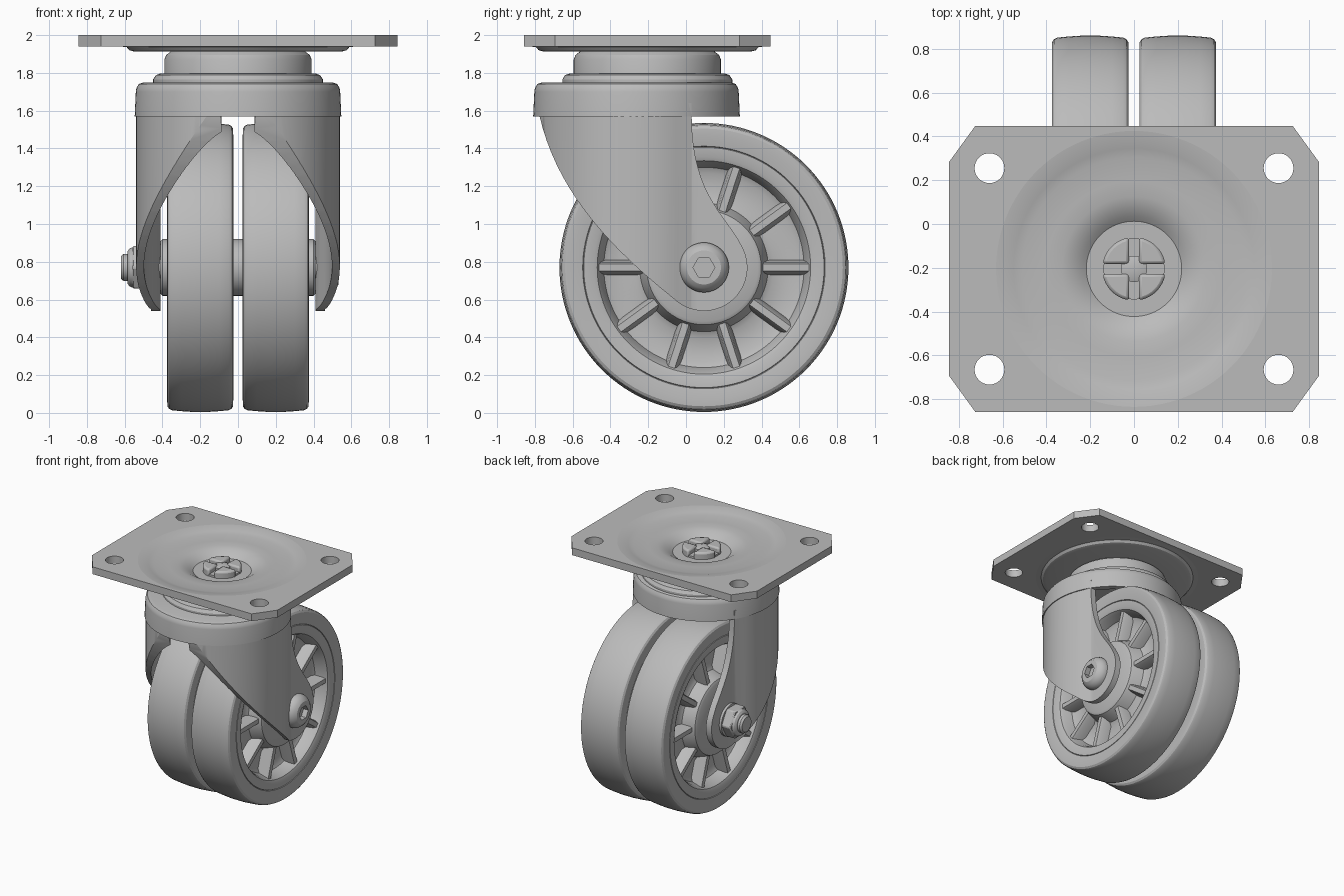
import bpy, bmesh
from math import sin, cos, pi, radians
from mathutils import Matrix, Vector
from mathutils.geometry import interpolate_bezier

if "Cube" in bpy.data.objects:
    bpy.data.objects.remove(bpy.data.objects["Cube"], do_unlink=True)

steel = bpy.data.materials.new("grey steel")
steel.use_nodes = True
GREY = (0.5, 0.5, 0.5, 1)
steel.diffuse_color = GREY
steel.node_tree.nodes["Principled BSDF"].inputs["Base Color"].default_value = GREY

SWIVEL_Y, FORK_Y = -0.205, -0.262
AXLE = Vector((0, 0.095, 0.77))
# local (a, b, c) becomes world (c, a, b): turns the z axis onto x
TO_X = Matrix(((0, 0, 1, 0), (1, 0, 0, 0), (0, 1, 0, 0), (0, 0, 0, 1)))
AT_AXLE = Matrix.Translation(AXLE) @ TO_X
AT_SWIVEL = Matrix.Translation((0, SWIVEL_Y, 0))


def finish(name, bm, matrix, angle=30):
    bmesh.ops.transform(bm, matrix=matrix, verts=bm.verts)
    bmesh.ops.recalc_face_normals(bm, faces=bm.faces)
    mesh = bpy.data.meshes.new(name)
    bm.to_mesh(mesh)
    bm.free()
    ob = bpy.data.objects.new(name, mesh)
    bpy.context.collection.objects.link(ob)
    mesh.materials.append(steel)
    activate(ob)
    bpy.ops.object.shade_smooth_by_angle(angle=radians(angle))
    return ob


def activate(ob):
    bpy.ops.object.select_all(action='DESELECT')
    ob.select_set(True)
    bpy.context.view_layer.objects.active = ob


def lathe(name, profile, matrix, steps=64, closed=False):
    """Turn (radius, height) points about local z."""
    bm = bmesh.new()
    vs = [bm.verts.new((r, 0, h)) for r, h in profile]
    edges = [bm.edges.new(p) for p in zip(vs, vs[1:])]
    if closed:
        edges.append(bm.edges.new((vs[-1], vs[0])))
    bmesh.ops.spin(bm, geom=vs + edges, axis=(0, 0, 1), cent=(0, 0, 0),
                   angle=2 * pi, steps=steps, use_merge=False)
    bmesh.ops.remove_doubles(bm, verts=bm.verts, dist=0.0002)
    return finish(name, bm, matrix)


def prism(name, pts, low, high, matrix, holes=()):
    """Extrude a flat outline, with optional hole outlines, along local z."""
    bm = bmesh.new()
    if holes:
        for loop in [pts, *holes]:
            vs = [bm.verts.new((*p, low)) for p in loop]
            for a, b in zip(vs, vs[1:] + vs[:1]):
                bm.edges.new((a, b))
        bmesh.ops.triangle_fill(bm, use_beauty=True, edges=bm.edges[:])
    else:
        bm.faces.new([bm.verts.new((*p, low)) for p in pts])
    out = bmesh.ops.extrude_face_region(bm, geom=bm.faces[:])["geom"]
    top = [v for v in out if isinstance(v, bmesh.types.BMVert)]
    bmesh.ops.translate(bm, verts=top, vec=(0, 0, high - low))
    return finish(name, bm, matrix)


def arc(radius, start, end, n, cx=0, cy=0):
    return [(cx + radius * cos(radians(start + (end - start) * i / n)),
             cy + radius * sin(radians(start + (end - start) * i / n)))
            for i in range(n + 1)]


def circle(radius, n, cx=0, cy=0):
    return arc(radius, 0, 360, n, cx, cy)[:-1]


def bezier(*pts, n=16):
    return [tuple(v) for v in interpolate_bezier(*[Vector(p) for p in pts], n)]


def boolean(ob, cutter, operation):
    mod = ob.modifiers.new("cut", 'BOOLEAN')
    mod.operation, mod.solver, mod.object = operation, 'EXACT', cutter
    activate(ob)
    bpy.ops.object.modifier_apply(modifier=mod.name)
    bpy.data.objects.remove(cutter, do_unlink=True)
    bpy.ops.object.shade_smooth_by_angle(angle=radians(30))


# mounting plate with clipped corners, bolt holes and an opening for the dish
W, D, CX, CY = 0.845, 0.6525, 0.12, 0.165
outline = [(W, D - CY), (W - CX, D), (CX - W, D), (-W, D - CY),
           (-W, CY - D), (CX - W, -D), (W - CX, -D), (W, CY - D)]
holes = [circle(0.068, 32, sx * 0.66, sy * 0.46) for sx in (-1, 1) for sy in (-1, 1)]
prism("top_plate", outline, 1.94, 2.0, AT_SWIVEL, holes + [circle(0.63, 96)])

# pressed dish in the middle of the plate
lathe("plate_dish", [(0, 1.9), (0.2, 1.9), (0.205, 1.905), (0.24, 1.93), (0.28, 1.955),
                     (0.33, 1.968), (0.4, 1.972), (0.51, 1.974), (0.55, 1.984),
                     (0.585, 1.994), (0.63, 2.0), (0.63, 1.94), (0.59, 1.937),
                     (0.575, 1.92), (0.55, 1.913), (0.3, 1.913), (0.28, 1.88), (0, 1.88)],
      AT_SWIVEL, 96)

# slotted kingpin head
lathe("kingpin_core", [(0, 1.89), (0.14, 1.89), (0.14, 1.93), (0.06, 1.93),
                       (0.06, 1.955), (0, 1.975)], AT_SWIVEL, 32)
for k in range(4):
    seg = prism(f"kingpin_segment_{k + 1}", [(0.022, 0.022)] + arc(0.145, 9, 81, 10),
                1.89, 1.97, AT_SWIVEL @ Matrix.Rotation(k * pi / 2, 4, 'Z'))
    bev = seg.modifiers.new("soft edge", 'BEVEL')
    bev.width, bev.segments = 0.015, 2

# swivel bearing
lathe("bearing_neck", [(0, 1.7), (0.39, 1.7), (0.39, 1.87), (0.38, 1.895),
                       (0.355, 1.914), (0, 1.914)], AT_SWIVEL)
lathe("bearing_ring", [(0.3, 1.72), (0.45, 1.72), (0.45, 1.765), (0.435, 1.788),
                       (0.41, 1.797), (0.3, 1.797)], AT_SWIVEL, closed=True)

# fork crown, hollow below
lathe("fork_crown", [(0, 1.75), (0.5, 1.75), (0.525, 1.741), (0.538, 1.72), (0.541, 1.7),
                     (0.547, 1.57), (0.5, 1.57), (0.5, 1.68), (0, 1.68)],
      Matrix.Translation((0, FORK_Y, 0)), 96)

# fork legs: a curved wall with a flat axle tab, trimmed to the side outline
section = (arc(0.539, -80, 25, 36, 0, FORK_Y) + [(0.462, 0.03), (0.46, 0.06), (0.46, 0.36),
           (0.41, 0.36), (0.41, 0.06), (0.415, 0.03)] + arc(0.498, 25, -80, 36, 0, FORK_Y))
side = (bezier((-0.775, 1.57), (-0.70, 1.25), (-0.50, 0.95), (-0.068, 0.607))
        + arc(0.23, -135, 30, 24, AXLE.y, AXLE.z)[1:]
        + bezier((0.294, 0.885), (0.22, 1.04), (0.03, 1.15), (0.03, 1.57))[1:]
        + [(0.03, 1.65), (-0.775, 1.65)])
legs = prism("fork_legs", section, 0.4, 1.64, Matrix())
boolean(legs, prism("leg_trim", side, 0.02, 0.8, TO_X), 'INTERSECT')
legs.modifiers.new("mirror", 'MIRROR').use_axis[0] = True

# twin wheels: tyre, rim, web and hub in one turned profile, plus ten ribs each
half = [(0.1, 0.17), (0.285, 0.17), (0.303, 0.16), (0.315, 0.135), (0.34, 0.065), (0.37, 0.05),
        (0.5, 0.05), (0.53, 0.065), (0.55, 0.13), (0.565, 0.155), (0.585, 0.163),
        (0.636, 0.166), (0.639, 0.16), (0.642, 0.166), (0.7, 0.175), (0.735, 0.174),
        (0.749, 0.165), (0.756, 0.15), (0.761, 0.1), (0.765, 0.04)]
tyre = half + [(r, -x) for r, x in reversed(half)]
rib = [(0.14, 0.018), (0.12, 0.028), (0.04, 0.042), (-0.04, 0.042), (-0.12, 0.028), (-0.14, 0.018)]
rib += [(x, -t) for x, t in reversed(rib)]
for label, x in (("left", 0.2), ("right", -0.2)):
    place = Matrix.Translation((x, 0, 0)) @ AT_AXLE
    lathe(f"{label}_wheel", tyre, place, 128, closed=True)
    for k in range(10):
        turn = Matrix.Rotation(k * pi / 5, 4, 'Z') @ Matrix.Rotation(pi / 2, 4, 'Y')
        prism(f"{label}_wheel_rib_{k + 1}", rib, 0.29, 0.56, place @ turn)

# axle with spacers
lathe("axle_spacer", [(0, -0.41), (0.14, -0.41), (0.15, -0.4), (0.15, 0.4),
                      (0.14, 0.41), (0, 0.41)], AT_AXLE, 48)
lathe("axle_bolt", [(0, -0.62), (0.06, -0.62), (0.072, -0.605), (0.072, 0.46), (0, 0.46)],
      AT_AXLE, 32)

# domed bolt head with hexagon socket
head = lathe("bolt_head", [(0, 0.45), (0.132, 0.45), (0.132, 0.475), (0.125, 0.497),
                           (0.11, 0.518), (0.09, 0.532), (0, 0.535)], AT_AXLE, 48)
boolean(head, prism("socket_cutter", circle(0.058, 6), 0.49, 0.6, AT_AXLE), 'DIFFERENCE')

# washer and locking nut
lathe("washer", [(0, -0.48), (0.13, -0.48), (0.13, -0.455), (0, -0.455)], AT_AXLE, 48)
nut = prism("lock_nut", circle(0.13, 6), -0.56, -0.475, AT_AXLE)
bev = nut.modifiers.new("soft edge", 'BEVEL')
bev.width = 0.008
lathe("nut_collar", [(0, -0.585), (0.085, -0.585), (0.1, -0.575), (0.108, -0.555),
                     (0, -0.555)], AT_AXLE, 48)
